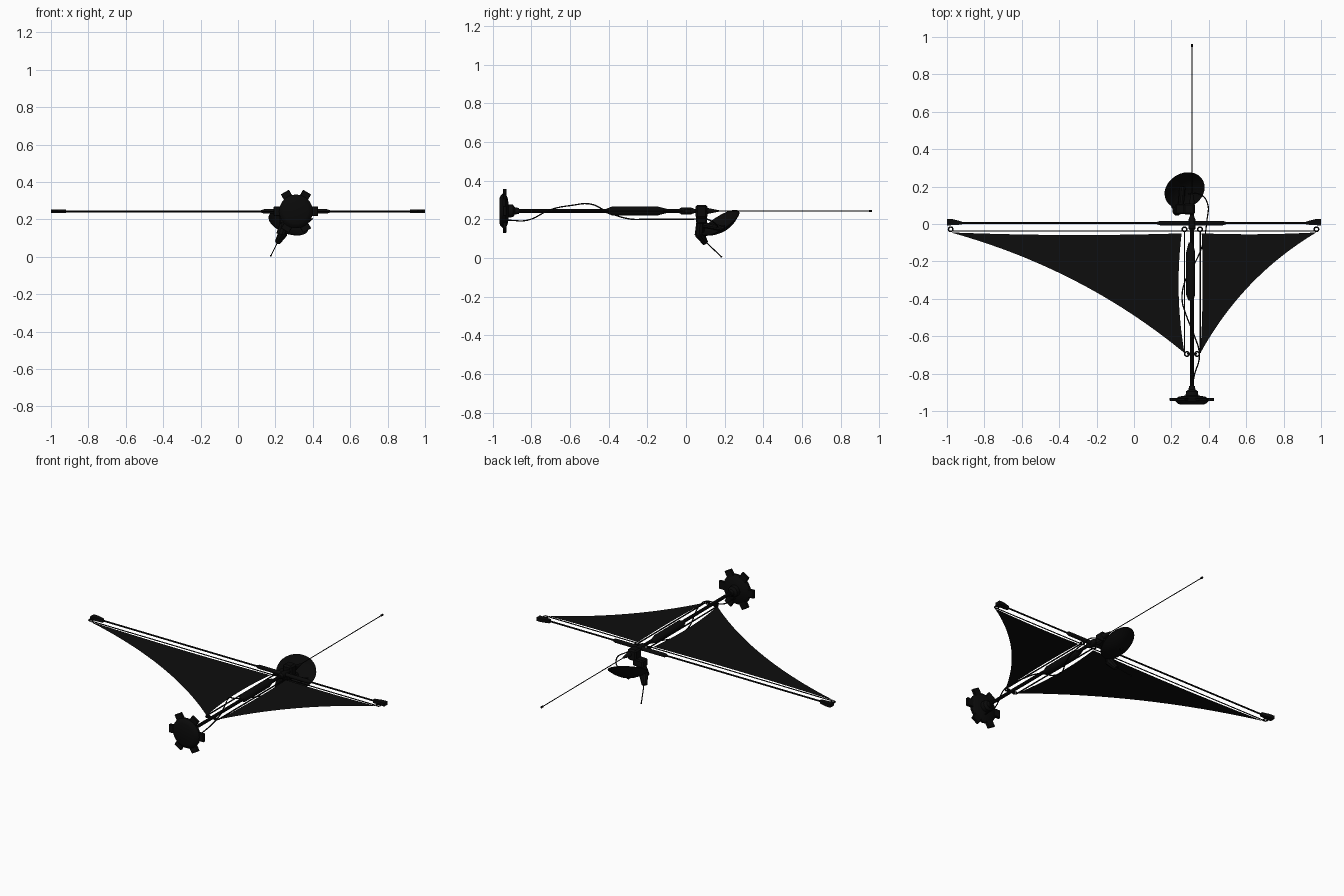
import bpy, bmesh, math
from mathutils import Vector, Matrix

cube = bpy.data.objects.get("Cube")
if cube:
    bpy.data.objects.remove(cube)

CX, CZ = 0.31, 0.243   # boom axis


def material(name, value):
    m = bpy.data.materials.new(name)
    m.use_nodes = True
    col = (value, value, value, 1)
    m.diffuse_color = col
    m.node_tree.nodes["Principled BSDF"].inputs["Base Color"].default_value = col
    return m


BLACK = material("black", 0.003)
SAIL = material("sail_black", 0.004)


def finish(name, bm, mat=BLACK, smooth=True):
    me = bpy.data.meshes.new(name)
    bmesh.ops.recalc_face_normals(bm, faces=bm.faces)
    bm.to_mesh(me)
    bm.free()
    me.materials.append(mat)
    ob = bpy.data.objects.new(name, me)
    bpy.context.collection.objects.link(ob)
    if smooth:
        bpy.ops.object.select_all(action='DESELECT')
        ob.select_set(True)
        bpy.context.view_layer.objects.active = ob
        bpy.ops.object.shade_smooth_by_angle(angle=math.radians(35))
    return ob


def lathe(name, origin, axis, profile, sides=16):
    """Revolve (distance, radius) pairs around an axis."""
    bm = bmesh.new()
    rot = Vector(axis).to_track_quat('Z', 'Y').to_matrix()
    rings = []
    for d, r in profile:
        ring = []
        for i in range(sides):
            a = math.tau * i / sides
            p = Vector((r * math.cos(a), r * math.sin(a), d))
            ring.append(bm.verts.new(Vector(origin) + rot @ p))
        rings.append(ring)
    for a, b in zip(rings, rings[1:]):
        for i in range(sides):
            j = (i + 1) % sides
            bm.faces.new((a[i], a[j], b[j], b[i]))
    bm.faces.new(rings[0])
    bm.faces.new(rings[-1])
    return finish(name, bm)


def rod(name, a, b, r, r2=None, sides=10):
    a, b = Vector(a), Vector(b)
    return lathe(name, a, b - a, [(0, r), ((b - a).length, r if r2 is None else r2)], sides)


def box(name, loc, size, rot=None):
    bm = bmesh.new()
    bmesh.ops.create_cube(bm, size=1, matrix=Matrix.Diagonal((*size, 1)))
    bmesh.ops.bevel(bm, geom=bm.edges[:], offset=min(size) * 0.15, segments=1, affect='EDGES')
    bmesh.ops.transform(bm, matrix=Matrix.Translation(loc) @ (rot or Matrix()), verts=bm.verts)
    return finish(name, bm, smooth=False)


# Sails: triangles with edges pulled inwards
def sail(name, tip, root, tail, trail, inner, lead):
    def edge(a, c, b, n=20):
        a, b, c = Vector(a), Vector(b), Vector(c)
        return [a * (1 - k / n) ** 2 + c * 2 * (k / n) * (1 - k / n) + b * (k / n) ** 2 for k in range(n)]
    pts = edge(tip, trail, tail) + edge(tail, inner, root) + edge(root, lead, tip)
    bm = bmesh.new()
    f = bm.faces.new([bm.verts.new((p.x, p.y, CZ)) for p in pts])
    bmesh.ops.triangulate(bm, faces=[f])
    finish(name, bm, SAIL, False)


sail("right_sail", (-0.98, -0.045), (0.255, -0.05), (0.27, -0.69),
     (-0.275, -0.24), (0.215, -0.37), (-0.36, -0.07))
sail("left_sail", (0.975, -0.045), (0.362, -0.05), (0.355, -0.69),
     (0.58, -0.28), (0.375, -0.37), (0.67, -0.062))

# Sail wires and eyelets
rod("front_wire", (-0.98, -0.038, CZ), (0.975, -0.038, CZ), 0.003, sides=6)
for side, x, xt, xe in (("right", 0.27, 0.283, -0.98), ("left", 0.353, 0.337, 0.975)):
    rod(side + "_inner_wire", (x, -0.035, CZ), (x, -0.69, CZ), 0.004, sides=6)
    for part, ex, ey in (("root", x, -0.028), ("tail", xt, -0.695), ("tip", xe, -0.028)):
        bpy.ops.mesh.primitive_torus_add(location=(ex, ey, CZ), major_radius=0.012, minor_radius=0.004,
                                         major_segments=16, minor_segments=6)
        ring = bpy.context.object
        ring.name = side + "_" + part + "_eyelet"
        ring.data.materials.append(BLACK)
rod("tail_crossbar", (0.283, -0.695, CZ), (0.337, -0.695, CZ), 0.004, sides=6)

# Cross spar with thick centre sleeve
rod("cross_spar", (-0.98, 0.005, CZ), (0.98, 0.005, CZ), 0.005)
lathe("spar_sleeve", (0.12, 0.005, CZ), (1, 0, 0),
      [(0, 0.005), (0.02, 0.012), (0.355, 0.012), (0.375, 0.005)])

# Wedge pods on the spar tips
for side, s in (("right", -1), ("left", 1)):
    bm = bmesh.new()
    outline = [(1.0, -0.008), (1.0, 0.026), (0.97, 0.026), (0.92, 0.013), (0.92, -0.003)]
    f = bm.faces.new([bm.verts.new((s * x, y, CZ - 0.01)) for x, y in outline])
    up = bmesh.ops.extrude_face_region(bm, geom=[f])["geom"]
    bmesh.ops.translate(bm, vec=(0, 0, 0.02), verts=[v for v in up if isinstance(v, bmesh.types.BMVert)])
    finish(side + "_tip_pod", bm, smooth=False)

# Main boom, motor sleeve, centre joint and rear antenna
rod("main_boom", (CX, -0.9, CZ), (CX, 0.12, CZ), 0.01)
lathe("boom_sleeve", (0.303, -0.41, CZ), (0, 1, 0),
      [(0, 0.012), (0.03, 0.024), (0.26, 0.024), (0.31, 0.011)])
lathe("centre_joint", (CX, -0.035, CZ), (0, 1, 0),
      [(0, 0.01), (0.01, 0.018), (0.06, 0.018), (0.08, 0.01)])
lathe("antenna_base", (CX, 0.11, CZ), (0, 1, 0), [(0, 0.016), (0.03, 0.01), (0.06, 0.004)])
rod("rear_antenna", (CX, 0.15, CZ), (CX, 0.955, CZ), 0.0025, sides=6)
lathe("antenna_tip", (CX, 0.945, CZ), (0, 1, 0), [(0, 0.003), (0.005, 0.006), (0.018, 0.006)], 8)

# Front hub with six blocks round the rim
lathe("front_hub", (CX, -0.965, CZ), (0, 1, 0),
      [(0, 0.065), (0.006, 0.078), (0.018, 0.09), (0.03, 0.09), (0.042, 0.07),
       (0.048, 0.034), (0.07, 0.032), (0.08, 0.018), (0.1, 0.016)], 32)
for i in range(6):
    a = math.tau * i / 6
    box("hub_tooth_%d" % (i + 1), (CX + 0.097 * math.cos(a), -0.938, CZ + 0.097 * math.sin(a)),
        (0.044, 0.018, 0.05), Matrix.Rotation(-a, 4, 'Y'))

# Dish mount, bent arm and thin feeler
box("dish_mount", (0.295, 0.08, 0.24), (0.06, 0.06, 0.068))
box("dish_bracket", (0.255, 0.08, 0.2), (0.07, 0.055, 0.045))
rod("dish_arm", (0.25, 0.075, 0.2), (0.23, 0.07, 0.12), 0.02, 0.026)
rod("feeler_base", (0.24, 0.07, 0.125), (0.212, 0.1, 0.078), 0.026, 0.016)
rod("feeler", (0.215, 0.1, 0.085), (0.175, 0.185, 0.004), 0.003, sides=6)
bpy.ops.mesh.primitive_uv_sphere_add(segments=8, ring_count=6, radius=0.005, location=(0.176, 0.183, 0.006))
bpy.context.object.name = "feeler_tip"
bpy.context.object.data.materials.append(BLACK)

# Shallow dish opening upwards and forwards
axis = Vector((0.3, -0.5, 0.8)).normalized()
centre = Vector((0.27, 0.18, 0.18))
lathe("dish", centre, axis,
      [(-0.04, 0.015), (-0.034, 0.045), (-0.02, 0.08), (0, 0.112), (0.004, 0.112),
       (-0.014, 0.08), (-0.026, 0.045), (-0.032, 0.01)], 32)
rod("dish_neck", centre - axis * 0.035, (0.25, 0.09, 0.17), 0.016)

# Loose cable from the hub to the dish
path = [(0.31, -0.92, 0.195), (0.32, -0.82, 0.195), (0.35, -0.7, 0.25), (0.32, -0.59, 0.272),
        (0.28, -0.49, 0.278), (0.257, -0.4, 0.235), (0.275, -0.3, 0.203), (0.33, -0.2, 0.2),
        (0.37, -0.1, 0.2), (0.39, 0.02, 0.2), (0.393, 0.11, 0.2), (0.35, 0.16, 0.17), (0.29, 0.16, 0.16)]
cu = bpy.data.curves.new("cable", 'CURVE')
cu.dimensions = '3D'
cu.bevel_depth = 0.0035
cu.bevel_resolution = 1
cu.resolution_u = 6
sp = cu.splines.new('BEZIER')
sp.bezier_points.add(len(path) - 1)
for bp, p in zip(sp.bezier_points, path):
    bp.co = p
    bp.handle_left_type = bp.handle_right_type = 'AUTO'
cu.materials.append(BLACK)
bpy.context.collection.objects.link(bpy.data.objects.new("cable", cu))
